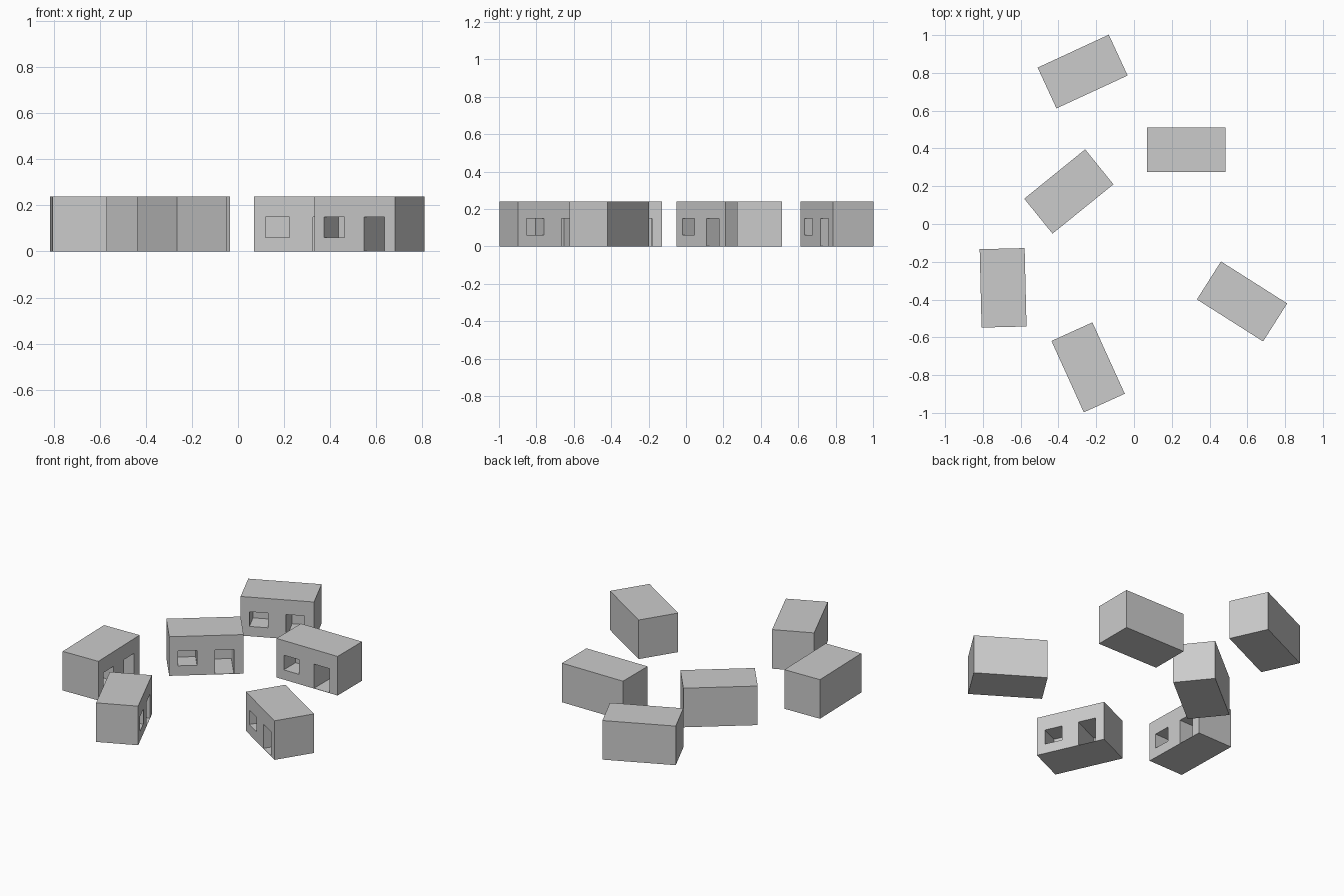
import bpy, bmesh
from math import radians
from mathutils import Vector

cube = bpy.data.objects.get("Cube")
if cube:
    bpy.data.objects.remove(cube, do_unlink=True)

# One plain grey for everything
grey = bpy.data.materials.new("plaster_grey")
grey.use_nodes = True
grey.diffuse_color = (0.6, 0.6, 0.6, 1)
grey.node_tree.nodes["Principled BSDF"].inputs["Base Color"].default_value = (0.6, 0.6, 0.6, 1)

LENGTH, DEPTH, HEIGHT = 0.415, 0.238, 0.24
# Openings in the front wall: left, right, bottom, top, recess depth
WINDOW = (-0.158, -0.053, 0.06, 0.15, 0.115)
DOOR = (0.048, 0.153, 0.002, 0.15, 0.2)


def cut(bm, axis, value):
    """Slice the whole box with a plane across one axis."""
    normal = Vector((0, 0, 0))
    normal[axis] = 1
    bmesh.ops.bisect_plane(bm, geom=bm.verts[:] + bm.edges[:] + bm.faces[:],
                           plane_co=normal * value, plane_no=normal, dist=1e-5)


def recess(bm, opening):
    """Push the front cells inside an opening back into the box."""
    left, right, bottom, top, depth = opening
    cells = []
    for face in bm.faces:
        c = face.calc_center_median()
        if face.normal.y < -0.9 and c.y < -DEPTH / 2 + 1e-4 \
                and left < c.x < right and bottom < c.z < top:
            cells.append(face)
    if len(cells) > 1:
        cells = bmesh.ops.dissolve_faces(bm, faces=cells)["region"]
    back = bmesh.ops.extrude_discrete_faces(bm, faces=cells)["faces"]
    verts = list({v for f in back for v in f.verts})
    bmesh.ops.translate(bm, verts=verts, vec=(0, depth, 0))


# House shell with recessed window and doorway
bm = bmesh.new()
bmesh.ops.create_cube(bm, size=1)
bmesh.ops.scale(bm, verts=bm.verts, vec=(LENGTH, DEPTH, HEIGHT))
bmesh.ops.translate(bm, verts=bm.verts, vec=(0, 0, HEIGHT / 2))
for x in WINDOW[:2] + DOOR[:2]:
    cut(bm, 0, x)
for z in sorted(set(WINDOW[2:4] + DOOR[2:4])):
    cut(bm, 2, z)
bm.normal_update()
for opening in (WINDOW, DOOR):
    recess(bm, opening)
bmesh.ops.recalc_face_normals(bm, faces=bm.faces)
mesh = bpy.data.meshes.new("house")
bm.to_mesh(mesh)
bm.free()
mesh.materials.append(grey)

# Houses placed around a common yard: x, y, turn in degrees
PLACES = {
    "house_back": (-0.272, 0.807, 24.8),
    "house_back_left": (0.277, 0.393, 0),
    "house_middle": (-0.345, 0.172, 39),
    "house_right": (-0.693, -0.338, 91.4),
    "house_front_left": (0.572, -0.41, -32.4),
    "house_front": (-0.243, -0.759, 114.4),
}
for name, (x, y, turn) in PLACES.items():
    house = bpy.data.objects.new(name, mesh)
    house.location = (x, y, 0)
    house.rotation_euler.z = radians(turn)
    bpy.context.collection.objects.link(house)
